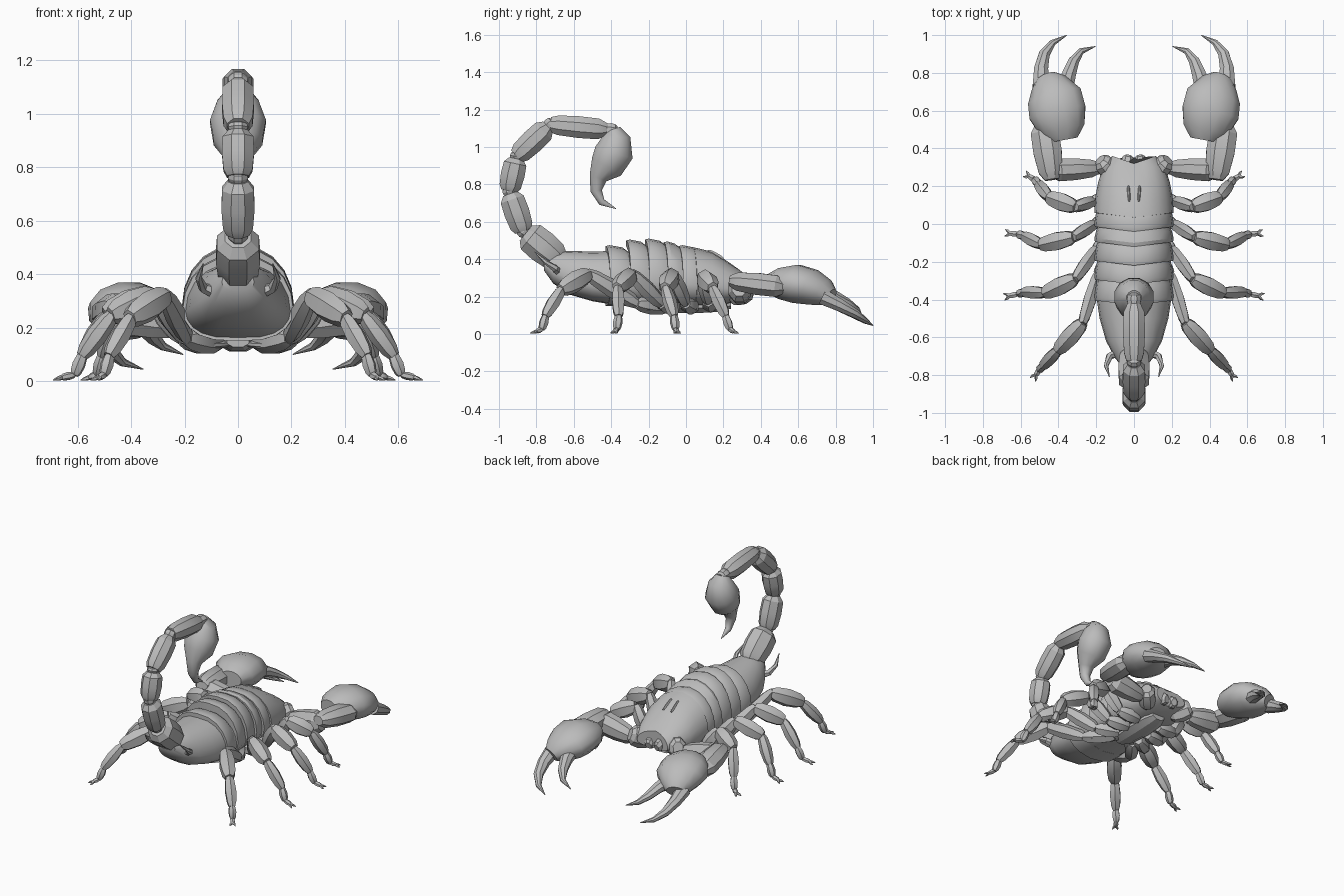
import bpy, bmesh, math
from mathutils import Vector

cube = bpy.data.objects.get("Cube")
if cube:
    bpy.data.objects.remove(cube, do_unlink=True)

GREY = (0.5, 0.5, 0.5, 1)
shell = bpy.data.materials.new("shell_grey")
shell.use_nodes = True
shell.diffuse_color = GREY
shell.node_tree.nodes["Principled BSDF"].inputs["Base Color"].default_value = GREY


def skin(bm, rings):
    """Bridge rings of points into a closed form."""
    loops = [[bm.verts.new(p) for p in ring] for ring in rings]
    n = len(loops[0])
    for a, b in zip(loops, loops[1:]):
        for i in range(n):
            j = (i + 1) % n
            bm.faces.new((a[i], a[j], b[j], b[i]))
    bm.faces.new(loops[0][::-1])
    bm.faces.new(loops[-1])


def finish(name, bm, angle=28):
    bmesh.ops.recalc_face_normals(bm, faces=bm.faces)
    mesh = bpy.data.meshes.new(name)
    bm.to_mesh(mesh)
    bm.free()
    mesh.materials.append(shell)
    ob = bpy.data.objects.new(name, mesh)
    bpy.context.collection.objects.link(ob)
    bpy.ops.object.select_all(action='DESELECT')
    ob.select_set(True)
    bpy.context.view_layer.objects.active = ob
    bpy.ops.object.shade_smooth_by_angle(angle=math.radians(angle))


def tube(bm, pts, radii, sides=8):
    """Loft along a path; radii are (sideways, upward) pairs."""
    pts = [Vector(p) for p in pts]
    side, rings = Vector((1, 0, 0)), []
    for i, p in enumerate(pts):
        t = (pts[min(i + 1, len(pts) - 1)] - pts[max(i - 1, 0)]).normalized()
        s = t.cross(Vector((0, 0, 1)))
        if s.length > 0.1:
            s.normalize()
            side = s if s.dot(side) >= 0 else -s
        up = side.cross(t).normalized()
        w, h = radii[i]
        angles = [math.tau * (k + 0.5) / sides for k in range(sides)]
        rings.append([p + side * w * math.cos(a) + up * h * math.sin(a) for a in angles])
    skin(bm, rings)


def segment(bm, a, b, w, h, sides=8, swell=(0.55, 0.88, 1.06, 0.95, 0.6)):
    """Swollen limb segment between two joints."""
    a, b = Vector(a), Vector(b)
    pts = [a.lerp(b, t) for t in (0, 0.14, 0.5, 0.85, 1)]
    tube(bm, pts, [(w * k, h * k) for k in swell], sides)


def body_ring(y, w, top, low, notch=0, sides=20):
    """Domed above, flatter below, widest at the flank."""
    mid = low + (top - low) * 0.36
    ring = []
    for k in range(sides):
        a = math.tau * k / sides
        c, s = math.cos(a), math.sin(a)
        power = 0.9 if s > 0 else 0.7
        x = math.copysign(abs(c) ** power, c)
        z = mid + (top - mid) * s if s > 0 else mid + (mid - low) * s
        ring.append((w * x, y + notch * abs(x), z))
    return ring


def mirrored(pts, s):
    return [(x * s, y, z) for x, y, z in pts]


# Rear abdomen
bm = bmesh.new()
skin(bm, [body_ring(*r) for r in (
    (-0.76, 0.06, 0.425, 0.34), (-0.71, 0.1, 0.44, 0.27), (-0.62, 0.148, 0.445, 0.21),
    (-0.5, 0.182, 0.44, 0.175), (-0.38, 0.2, 0.445, 0.155), (0.05, 0.19, 0.42, 0.15))])
finish("abdomen", bm, 40)

# Overlapping back plates
edges = (0.06, -0.04, -0.12, -0.22, -0.32, -0.43)
tops = (0.475, 0.495, 0.51, 0.505, 0.475)
for i, top in enumerate(tops):
    front, back = edges[i], edges[i + 1]
    bm = bmesh.new()
    skin(bm, [body_ring(front + 0.01, 0.188, top - 0.035, 0.15, 0.025),
              body_ring(front - 0.02, 0.2, top - 0.012, 0.15, 0.025),
              body_ring(back + 0.02, 0.21, top, 0.15, 0.025),
              body_ring(back, 0.207, top - 0.005, 0.15, 0.025),
              body_ring(back, 0.185, top - 0.035, 0.16, 0.025)])
    finish(f"back_plate_{i + 1}", bm)

# Head shield with a notched front edge
bm = bmesh.new()
skin(bm, [body_ring(*r) for r in (
    (0.03, 0.185, 0.44, 0.15, 0.025), (0.035, 0.21, 0.465, 0.15, 0.025),
    (0.14, 0.205, 0.44, 0.15), (0.22, 0.19, 0.39, 0.16),
    (0.29, 0.16, 0.34, 0.18, 0.02), (0.32, 0.115, 0.31, 0.2, 0.04))])
finish("head_shield", bm)

# Breast plate under the body
bm = bmesh.new()
segment(bm, (0, -0.14, 0.15), (0, 0.24, 0.16), 0.08, 0.045)
finish("breast_plate", bm)

# Tail segments, each with a narrow joint to the next
joints = [(-0.68, 0.395), (-0.87, 0.55), (-0.945, 0.765), (-0.905, 0.95), (-0.725, 1.12), (-0.4, 1.09)]
widths = (0.085, 0.064, 0.062, 0.062, 0.06)
heights = (0.09, 0.07, 0.066, 0.066, 0.06)
for i, (a, b) in enumerate(zip(joints, joints[1:])):
    bm = bmesh.new()
    start, end = Vector((0, *a)), Vector((0, *b))
    segment(bm, start, end.lerp(start, 0.07), widths[i], heights[i], 8,
            (0.72, 0.95, 1.05, 1, 0.62))
    segment(bm, end.lerp(start, 0.12), end.lerp(start, -0.1), 0.038, 0.038)
    finish(f"tail_segment_{i + 1}", bm)

# Venom bulb and curved sting
bm = bmesh.new()
sting = [(-0.39, 1.095), (-0.375, 1.05), (-0.385, 0.97), (-0.425, 0.895),
         (-0.47, 0.835), (-0.48, 0.765), (-0.45, 0.705), (-0.375, 0.67)]
tube(bm, [(0, *p) for p in sting],
     [(r, r) for r in (0.04, 0.08, 0.108, 0.094, 0.05, 0.032, 0.02, 0.002)], 12)
finish("sting", bm, 40)

# Joint positions of the walking legs, body to foot
legs = (
    ((0.08, 0.14, 0.15), (0.22, 0.12, 0.17), (0.31, 0.09, 0.31), (0.45, 0.14, 0.25),
     (0.505, 0.21, 0.1), (0.525, 0.235, 0.025), (0.555, 0.252, 0.014)),
    ((0.08, 0.04, 0.14), (0.21, 0, 0.16), (0.32, -0.07, 0.32), (0.49, -0.11, 0.25),
     (0.58, -0.065, 0.1), (0.61, -0.055, 0.025), (0.655, -0.05, 0.014)),
    ((0.08, -0.05, 0.14), (0.2, -0.13, 0.16), (0.31, -0.29, 0.32), (0.47, -0.365, 0.25),
     (0.58, -0.36, 0.1), (0.61, -0.37, 0.025), (0.66, -0.38, 0.014)),
    ((0.07, -0.1, 0.14), (0.19, -0.26, 0.16), (0.27, -0.52, 0.32), (0.4, -0.665, 0.24),
     (0.48, -0.75, 0.1), (0.5, -0.77, 0.025), (0.52, -0.8, 0.014)))
girths = ((0.044, 0.044), (0.036, 0.045), (0.05, 0.054), (0.035, 0.036), (0.024, 0.024), (0.016, 0.014))

for side, s in (("left", 1), ("right", -1)):
    for n, leg in enumerate(legs):
        pts = [Vector(p) for p in mirrored(leg, s)]
        bm = bmesh.new()
        for a, b, (w, h) in zip(pts, pts[1:], girths):
            segment(bm, a, b + (b - a) * 0.04, w, h, 6, (0.6, 0.9, 1.08, 0.9, 0.6))
        # Forked claws
        foot = pts[-1]
        ahead = (foot - pts[-2]).normalized()
        across = Vector((-ahead.y, ahead.x, 0))
        for k in (-1, 1):
            tip = foot + ahead * 0.03 + across * 0.018 * k
            tip.z = 0.004
            tube(bm, [foot, foot.lerp(tip, 0.5) + across * 0.004 * k, tip],
                 [(0.011, 0.01), (0.008, 0.007), (0.002, 0.002)], 5)
        finish(f"{side}_leg_{n + 1}", bm)

    # Claw arm: hip, upper arm, forearm
    arm = mirrored([(0.09, 0.24, 0.2), (0.18, 0.34, 0.25), (0.19, 0.295, 0.21),
                    (0.43, 0.285, 0.25), (0.435, 0.235, 0.285), (0.48, 0.53, 0.25)], s)
    bm = bmesh.new()
    segment(bm, arm[0], arm[1], 0.055, 0.07)
    segment(bm, arm[2], arm[3], 0.062, 0.075, 8, (0.55, 0.8, 1, 1.05, 0.7))
    segment(bm, arm[4], arm[5], 0.08, 0.062, 8, (0.5, 0.85, 1.02, 1, 0.6))
    finish(f"{side}_claw_arm", bm)

    # Swollen hand
    bm = bmesh.new()
    tube(bm, mirrored([(0.37, 0.445, 0.27), (0.38, 0.5, 0.27), (0.405, 0.59, 0.268),
                       (0.42, 0.67, 0.25), (0.45, 0.74, 0.22), (0.465, 0.775, 0.2)], s),
         [(0.075, 0.055), (0.125, 0.085), (0.157, 0.106), (0.15, 0.098), (0.1, 0.075), (0.06, 0.045)], 12)
    finish(f"{side}_hand", bm, 40)

    # Pincer fingers
    taper = [(0.05, 0.046), (0.04, 0.036), (0.031, 0.027), (0.018, 0.016), (0.002, 0.002)]
    fingers = {
        "outer": [(0.49, 0.73, 0.2), (0.492, 0.82, 0.155), (0.475, 0.9, 0.11),
                  (0.43, 0.96, 0.07), (0.355, 1, 0.045)],
        "inner": [(0.37, 0.7, 0.22), (0.345, 0.79, 0.2), (0.32, 0.86, 0.165),
                  (0.28, 0.915, 0.13), (0.205, 0.94, 0.1)]}
    for kind, path in fingers.items():
        bm = bmesh.new()
        tube(bm, mirrored(path, s), taper)
        finish(f"{side}_{kind}_finger", bm, 40)

    # Mouth pincer, eye ridge, belly comb and rear hook
    bm = bmesh.new()
    segment(bm, (0.045 * s, 0.27, 0.25), (0.03 * s, 0.36, 0.22), 0.035, 0.04)
    finish(f"{side}_mouth_pincer", bm)
    bm = bmesh.new()
    segment(bm, (0.025 * s, 0.12, 0.445), (0.03 * s, 0.2, 0.4), 0.008, 0.012)
    finish(f"{side}_eye_ridge", bm)
    bm = bmesh.new()
    segment(bm, (0.03 * s, -0.09, 0.14), (0.17 * s, -0.22, 0.13), 0.035, 0.014)
    finish(f"{side}_belly_comb", bm)
    bm = bmesh.new()
    tube(bm, mirrored([(0.08, -0.68, 0.33), (0.13, -0.7, 0.35), (0.147, -0.75, 0.385), (0.13, -0.81, 0.44)], s),
         [(r, r) for r in (0.025, 0.02, 0.013, 0.002)], 6)
    finish(f"{side}_rear_hook", bm)
